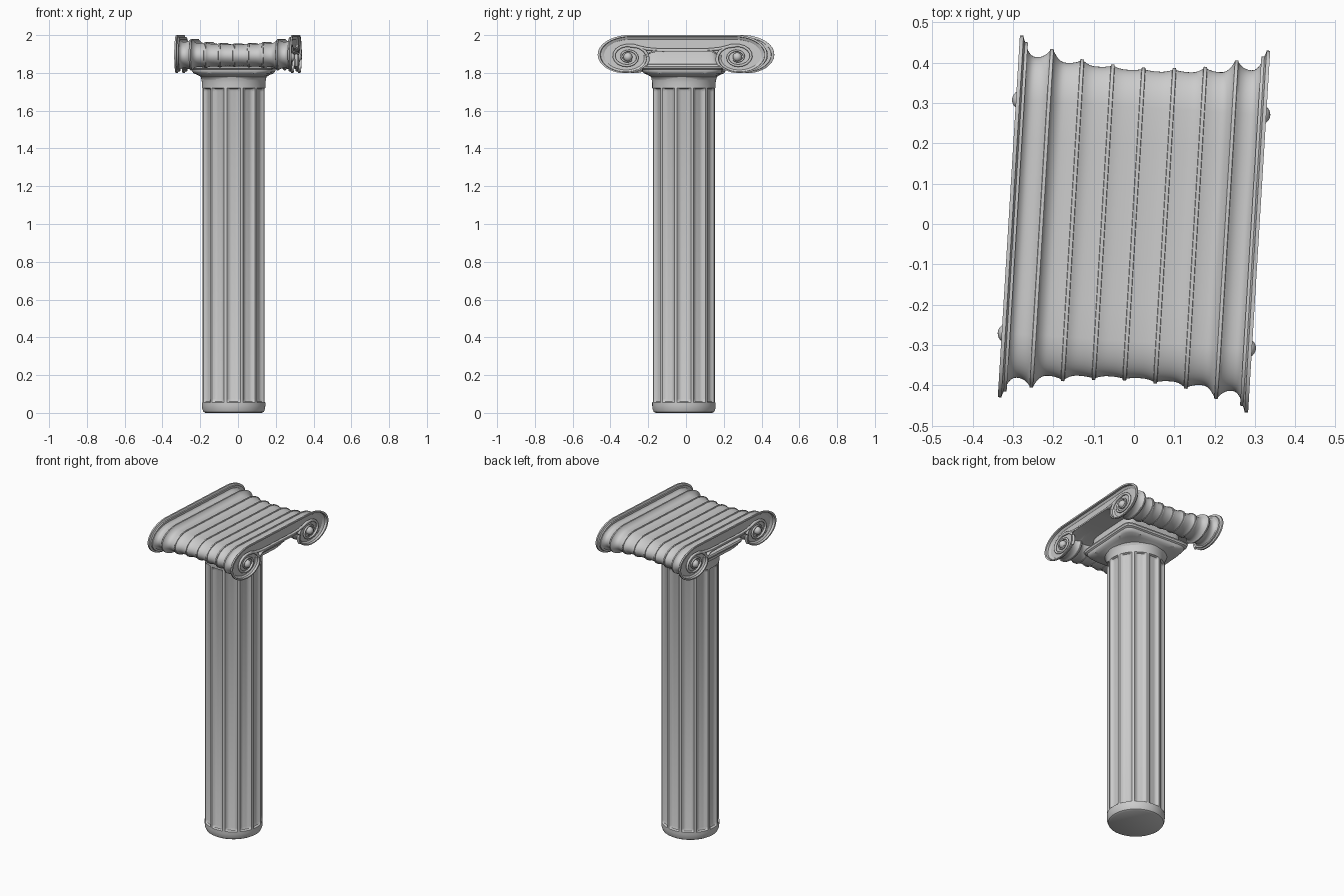
import bpy, bmesh
from math import sin, cos, pi, exp, radians, atan2

if "Cube" in bpy.data.objects:
    bpy.data.objects.remove(bpy.data.objects["Cube"])

TURN = radians(-3.5)             # capital sits slightly twisted
SX, SY = -0.023, -0.011          # shaft axis
VY, VZ = 0.29, 1.884             # scroll eye


def loft(name, rings, angle=35):
    """Skin a list of equal-length closed rings and cap both ends."""
    bm = bmesh.new()
    vr = [[bm.verts.new(p) for p in r] for r in rings]
    n = len(rings[0])
    for a, b in zip(vr, vr[1:]):
        for i in range(n):
            j = (i + 1) % n
            bm.faces.new((a[i], a[j], b[j], b[i]))
    bm.faces.new(vr[0][::-1])
    bm.faces.new(vr[-1])
    bmesh.ops.recalc_face_normals(bm, faces=bm.faces)
    me = bpy.data.meshes.new(name)
    bm.to_mesh(me)
    bm.free()
    ob = bpy.data.objects.new(name, me)
    bpy.context.collection.objects.link(ob)
    smooth(ob, angle)
    return ob


def smooth(ob, angle=35):
    bpy.ops.object.select_all(action='DESELECT')
    ob.select_set(True)
    bpy.context.view_layer.objects.active = ob
    bpy.ops.object.shade_smooth_by_angle(angle=radians(angle))


# fluted shaft
FLUTES, STEPS = 12, 12


def shaft_ring(z, r, depth):
    pts = []
    for k in range(FLUTES * STEPS):
        u = (k % STEPS) / STEPS * 2 - 1
        w = abs(u) / 0.72
        d = depth * (1 - w ** 4) ** 0.5 if w < 1 else 0
        a = -pi / 2 + 2 * pi * (k + STEPS / 2) / (FLUTES * STEPS)
        pts.append((SX + (r - d) * cos(a), SY + (r - d) * sin(a), z))
    return pts


loft("fluted_shaft", [shaft_ring(*p) for p in (
    (0, 0.15, 0), (0.006, 0.16, 0), (0.02, 0.166, 0), (0.04, 0.168, 0),
    (0.055, 0.168, 0), (0.06, 0.168, 0.012), (0.075, 0.168, 0.018),
    (1.70, 0.168, 0.018), (1.715, 0.168, 0.012), (1.72, 0.168, 0),
    (1.75, 0.168, 0), (1.775, 0.173, 0), (1.80, 0.185, 0))])


# square cushion slab between shaft and scrolls
def square_ring(half, z, power):
    pts = []
    for k in range(96):
        a = 2 * pi * k / 96
        c, s = cos(a), sin(a)
        r = half / (abs(c) ** power + abs(s) ** power) ** (1 / power)
        x, y = r * c, r * s
        pts.append((SX + x * cos(TURN) - y * sin(TURN),
                    SY + x * sin(TURN) + y * cos(TURN), z))
    return pts


loft("cushion_slab", [square_ring(*p) for p in (
    (0.165, 1.755, 2), (0.172, 1.778, 2.3), (0.19, 1.79, 4), (0.205, 1.797, 7),
    (0.212, 1.808, 10), (0.213, 1.818, 12), (0.222, 1.824, 14),
    (0.226, 1.835, 14), (0.222, 1.845, 14), (0.20, 1.848, 12),
    (0.192, 1.87, 10), (0.185, 1.93, 10))])


# scroll block: a two-volute section lofted along x with ribs
def spiral(t, s=1.0):
    r = 0.117 * exp(-0.1 * t) * s
    return VY + (1 + 0.65 * exp(-0.07 * t)) * r * sin(t), VZ + r * cos(t)


def scroll_ring(x, s, under=1.913):
    half = [(VY * f, VZ + 0.117 * s) for f in (0.33, 0.67)]
    half += [spiral(1.55 * pi * i / 36, s) for i in range(37)]
    half += [(0.155, under - 0.003), (0.08, under)]
    ring = half + [(-y, z) for y, z in half[::-1]]
    return [(x, y, z) for y, z in ring]


PITCH = 0.0765
RIB = [0.62, 0.64, 0.69, 0.82, 1.0]
VALLEY = [0.57, 0.59, 0.62, 0.68]
side = [(0.004, RIB[0], 1.913)]
for k in range(4):
    x0, x1 = k * PITCH + 0.005, (k + 1) * PITCH - 0.005
    for i in range(11):
        u = i / 10
        edge = RIB[k] - 0.03 if u < 0.5 else RIB[k + 1] - 0.03
        s = VALLEY[k] + (edge - VALLEY[k]) * abs(2 * u - 1) ** 2.4
        side.append((x0 + u * (x1 - x0), s, 1.913))
    side += [((k + 1) * PITCH - 0.004, RIB[k + 1], 1.913)]
    if k < 3:
        side += [((k + 1) * PITCH + 0.004, RIB[k + 1], 1.913)]
side += [(0.311, 1.0, 1.913), (0.311, 0.92, 1.922), (0.29, 0.90, 1.924)]
full = [(-x, s, u) for x, s, u in side[::-1]] + side
block = loft("scroll_block", [scroll_ring(*p) for p in full])
block.rotation_euler.z = TURN


# raised spiral ridges and eyes on both end faces
def ridge(name, sx, sy):
    cu = bpy.data.curves.new(name, 'CURVE')
    cu.dimensions = '3D'
    cu.bevel_depth = 0.009
    cu.bevel_resolution = 3
    cu.use_fill_caps = True
    pts = [(1.3 + 0.12 * i / 1) * pi for i in range(34)]
    sp = cu.splines.new('POLY')
    sp.points.add(len(pts) - 1)
    for p, t in zip(sp.points, pts):
        y, z = spiral(t)
        p.co = (sx * 0.299, sy * y, z, 1)
        p.radius = max(0.55, 1.15 - 0.04 * t)
    # lower border of the channel running to the middle
    low = [(0, 1.922), (0.13, 1.922), (0.19, 1.927), (0.24, 1.938), (VY, 1.945)]
    sp = cu.splines.new('POLY')
    sp.points.add(len(low) - 1)
    for p, (y, z) in zip(sp.points, low):
        p.co = (sx * 0.299, sy * y, z, 1)
        p.radius = 0.9
    ob = bpy.data.objects.new(name, cu)
    bpy.context.collection.objects.link(ob)
    ob.rotation_euler.z = TURN


def eye(name, sx, sy):
    bpy.ops.mesh.primitive_uv_sphere_add(segments=24, ring_count=12, radius=0.024)
    ob = bpy.context.object
    ob.name = name
    x, y = sx * 0.297, sy * VY
    ob.location = (x * cos(TURN) - y * sin(TURN), x * sin(TURN) + y * cos(TURN), VZ)
    ob.rotation_euler.z = TURN
    smooth(ob, 60)


for sx, a in ((1, "right"), (-1, "left")):
    for sy, b in ((1, "back"), (-1, "front")):
        ridge(f"spiral_ridge_{a}_{b}", sx, sy)
        eye(f"scroll_eye_{a}_{b}", sx, sy)
